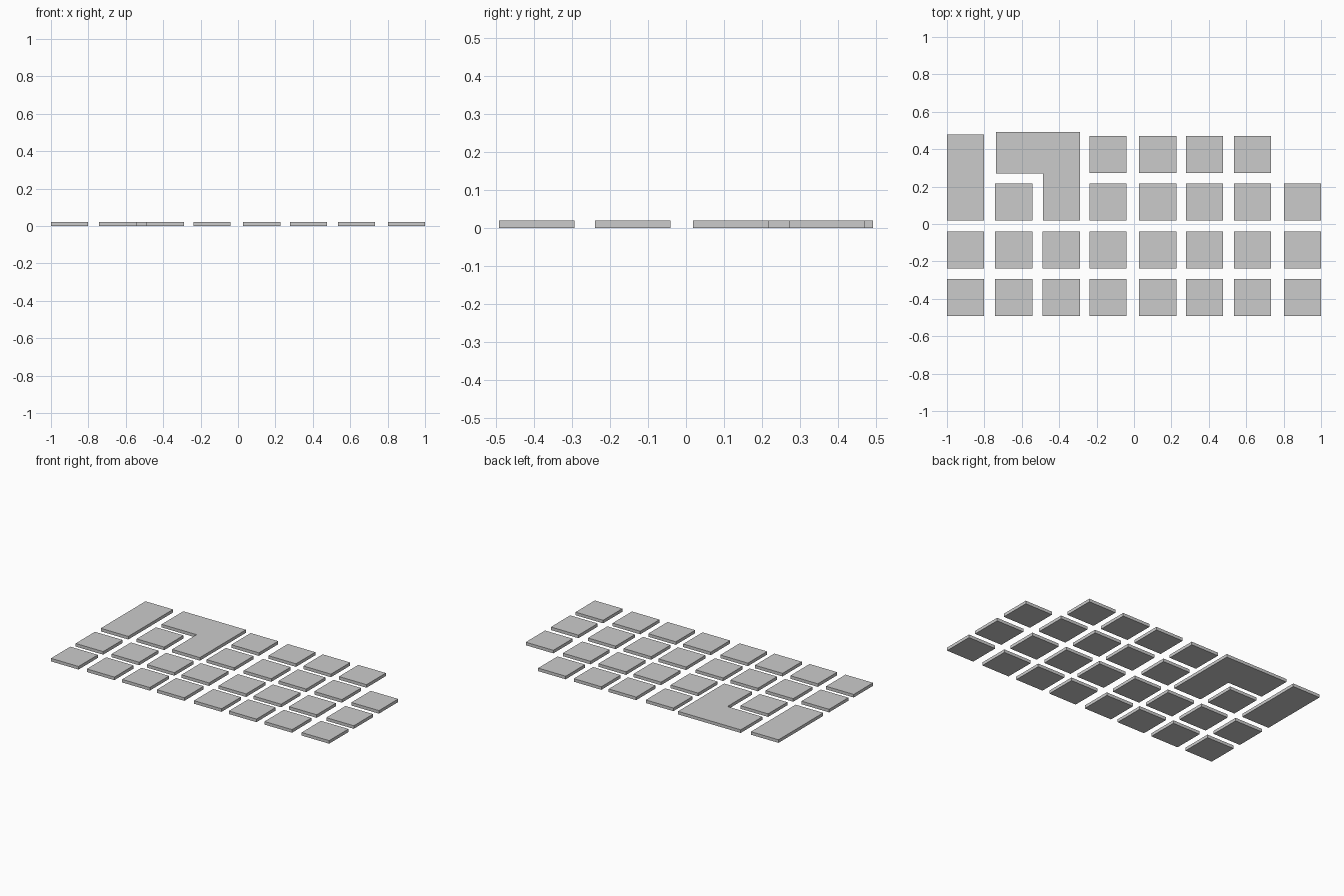
import bpy

if "Cube" in bpy.data.objects:
    bpy.data.objects.remove(bpy.data.objects["Cube"])

H = 0.02     # slab thickness
S = 0.198    # square tile side
COLS = [-0.901, -0.643, -0.389, -0.14, 0.127, 0.378, 0.634, 0.901]
ROWS = [-0.393, -0.14, 0.118, 0.372]


def slab(name, outline):
    """Extrude a counter-clockwise outline from the ground up to H."""
    n = len(outline)
    verts = [(x, y, 0) for x, y in outline] + [(x, y, H) for x, y in outline]
    faces = [tuple(reversed(range(n))), tuple(range(n, 2 * n))]
    faces += [(i, (i + 1) % n, (i + 1) % n + n, i + n) for i in range(n)]
    mesh = bpy.data.meshes.new(name)
    mesh.from_pydata(verts, [], faces)
    obj = bpy.data.objects.new(name, mesh)
    bpy.context.collection.objects.link(obj)
    return obj


def rect(x0, x1, y0, y1):
    return [(x0, y0), (x1, y0), (x1, y1), (x0, y1)]


# Square tiles; the skipped cells hold the large slabs or the empty corner
skip = {(0, 2), (2, 2), (0, 3), (1, 3), (2, 3), (7, 3)}
for r, y in enumerate(ROWS):
    for c, x in enumerate(COLS):
        if (c, r) not in skip:
            slab(f"square_tile_{r + 1}_{c + 1}",
                 rect(x - S / 2, x + S / 2, y - S / 2, y + S / 2))

# Double-length tile at the back left
slab("long_tile", rect(-1.0, -0.802, 0.019, 0.478))

# L-shaped tile wrapping one square
slab("corner_tile", [(-0.487, 0.019), (-0.288, 0.019), (-0.288, 0.492),
                     (-0.738, 0.492), (-0.738, 0.27), (-0.487, 0.27)])
